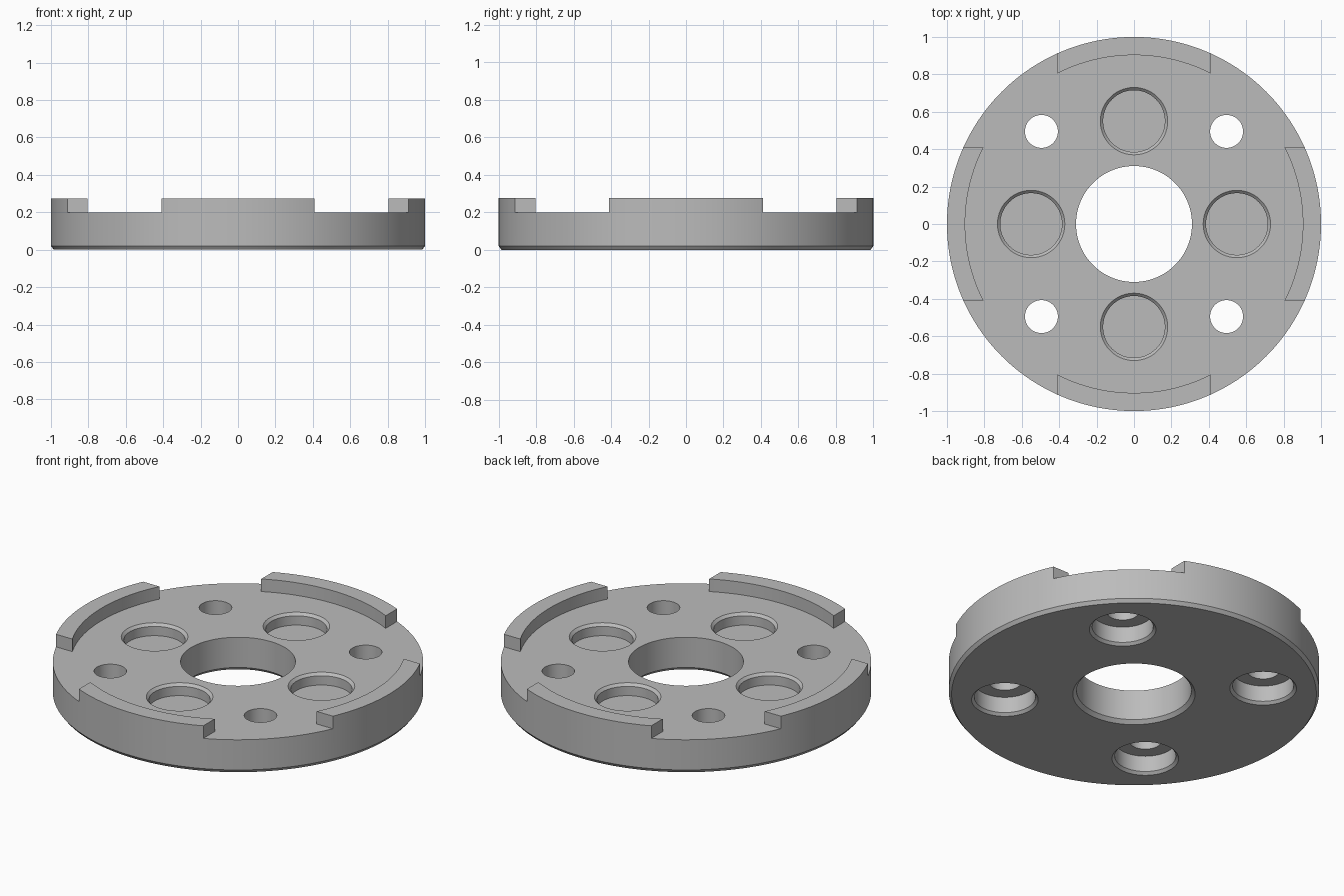
import bpy, bmesh, math
from mathutils import Matrix, Vector

cube = bpy.data.objects.get("Cube")
if cube:
    bpy.data.objects.remove(cube, do_unlink=True)

SEGMENTS = 96
PLATE_TOP = 0.2
RIM_TOP = 0.275

metal = bpy.data.materials.new("plain_grey")
metal.use_nodes = True
GREY = (0.5, 0.5, 0.5, 1)
metal.diffuse_color = GREY
metal.node_tree.nodes["Principled BSDF"].inputs["Base Color"].default_value = GREY


def add_object(name, bm):
    bmesh.ops.recalc_face_normals(bm, faces=bm.faces)
    mesh = bpy.data.meshes.new(name)
    bm.to_mesh(mesh)
    bm.free()
    mesh.materials.append(metal)
    obj = bpy.data.objects.new(name, mesh)
    bpy.context.collection.objects.link(obj)
    return obj


def lathe(bm, profile, centre=(0, 0), segments=SEGMENTS, closed=True):
    """Turn an (r, z) profile about a vertical axis; open profiles get end caps."""
    rings = []
    for r, z in profile:
        angles = [math.tau * i / segments for i in range(segments)]
        rings.append([bm.verts.new((centre[0] + r * math.cos(a),
                                    centre[1] + r * math.sin(a), z)) for a in angles])
    pairs = list(zip(rings, rings[1:]))
    if closed:
        pairs.append((rings[-1], rings[0]))
    else:
        bm.faces.new(rings[0])
        bm.faces.new(rings[-1])
    for low, high in pairs:
        for i in range(segments):
            j = (i + 1) % segments
            bm.faces.new((low[i], low[j], high[j], high[i]))


# Turned plate with a full rim, chamfered along the bottom edges
bm = bmesh.new()
lathe(bm, [(0.33, 0), (0.985, 0), (1, 0.02), (1, RIM_TOP), (0.903, RIM_TOP),
           (0.903, PLATE_TOP), (0.31, PLATE_TOP), (0.31, 0.02)], segments=2 * SEGMENTS)
plate = add_object("flange_plate", bm)

# Corner blocks that part the rim into four raised segments
blocks = bmesh.new()
for sx in (-1, 1):
    for sy in (-1, 1):
        place = Matrix.Translation((sx * 0.81, sy * 0.81, PLATE_TOP + 0.2))
        bmesh.ops.create_cube(blocks, size=1,
                              matrix=place @ Matrix.Diagonal((0.8, 0.8, 0.4, 1)))

# Shallow chamfered pockets in the top
pockets = bmesh.new()
for x, y in ((0.55, 0), (-0.55, 0), (0, 0.55), (0, -0.55)):
    lathe(pockets, [(0.165, PLATE_TOP - 0.07), (0.165, PLATE_TOP - 0.015),
                    (0.18, PLATE_TOP), (0.18, 0.4)], (x, y), closed=False)

# Bolt holes, counterbored and chamfered from below
bolts = bmesh.new()
for sx in (-1, 1):
    for sy in (-1, 1):
        lathe(bolts, [(0.18, -0.1), (0.18, 0), (0.165, 0.015), (0.165, 0.11),
                      (0.088, 0.11), (0.088, 0.4)], (sx * 0.495, sy * 0.495), closed=False)

cutters = [add_object("rim_gap_cutter", blocks), add_object("pocket_cutter", pockets),
           add_object("bolt_hole_cutter", bolts)]
bpy.context.view_layer.objects.active = plate
for cutter in cutters:
    mod = plate.modifiers.new(cutter.name, "BOOLEAN")
    mod.operation = "DIFFERENCE"
    mod.solver = "EXACT"
    mod.object = cutter
    bpy.ops.object.modifier_apply(modifier=mod.name)
    bpy.data.objects.remove(cutter, do_unlink=True)

# Smooth the round walls and keep the machined edges crisp
bpy.ops.object.select_all(action="DESELECT")
plate.select_set(True)
bpy.ops.object.shade_smooth_by_angle(angle=math.radians(25))
